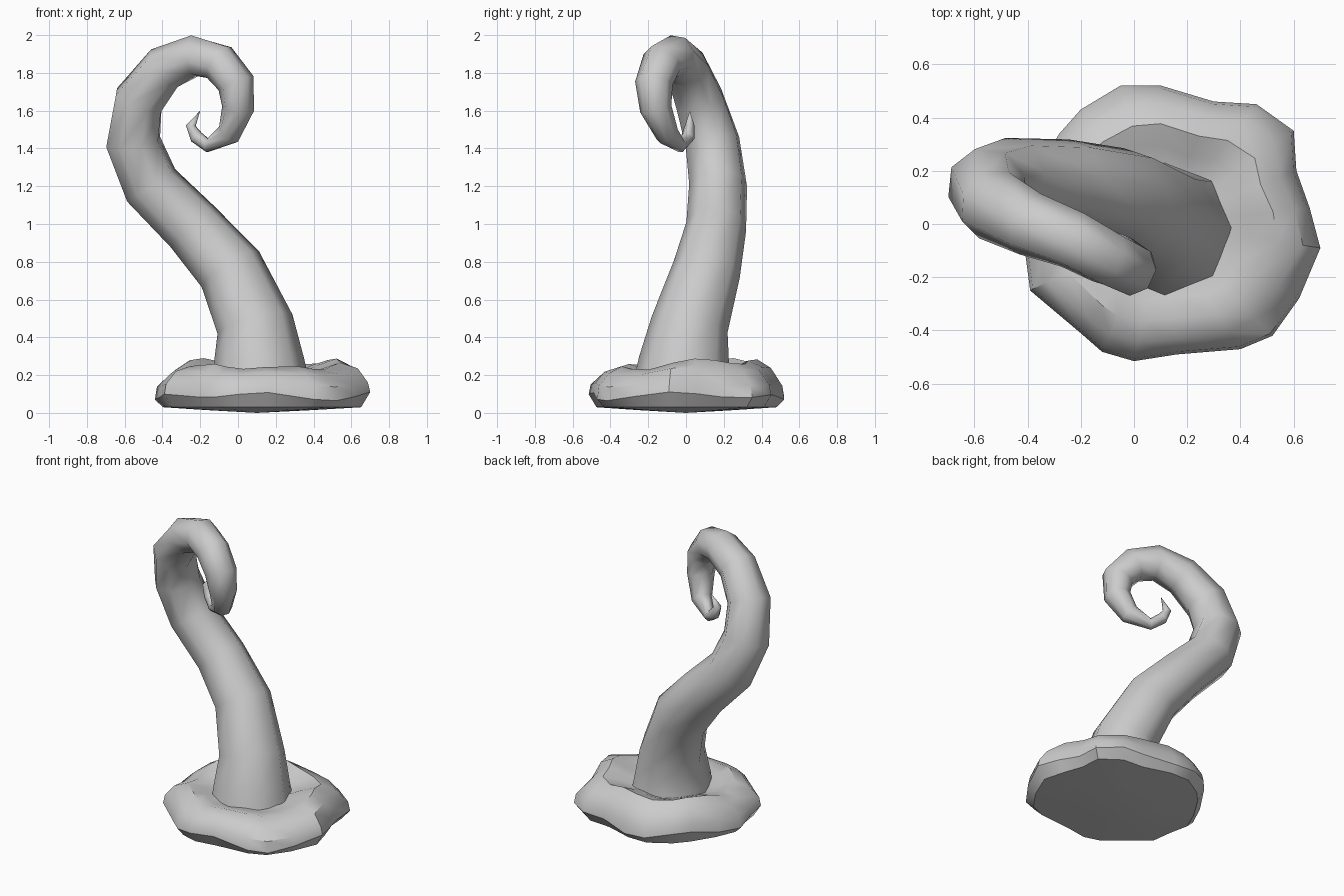
import bpy, bmesh, math
from mathutils import Vector

default_cube = bpy.data.objects.get("Cube")
if default_cube:
    bpy.data.objects.remove(default_cube, do_unlink=True)

# One plain grey for everything
grey = bpy.data.materials.new("light grey")
grey.use_nodes = True
colour = (0.6, 0.6, 0.6, 1)
grey.diffuse_color = colour
grey.node_tree.nodes["Principled BSDF"].inputs["Base Color"].default_value = colour


def skin_rings(name, rings, start_cap, end_cap, smooth_angle):
    """Join equal rings of points into a skin, closing each end at a point."""
    bm = bmesh.new()
    loops = [[bm.verts.new(point) for point in ring] for ring in rings]
    count = len(loops[0])
    for lower, upper in zip(loops, loops[1:]):
        for i in range(count):
            j = (i + 1) % count
            bm.faces.new((lower[i], lower[j], upper[j], upper[i]))
    for loop, cap in ((loops[0], start_cap), (loops[-1], end_cap)):
        tip = bm.verts.new(cap)
        for i in range(count):
            bm.faces.new((loop[i], loop[(i + 1) % count], tip))
    bmesh.ops.recalc_face_normals(bm, faces=bm.faces[:])
    mesh = bpy.data.meshes.new(name)
    bm.to_mesh(mesh)
    bm.free()
    mesh.materials.append(grey)
    obj = bpy.data.objects.new(name, mesh)
    bpy.context.collection.objects.link(obj)
    bpy.ops.object.select_all(action="DESELECT")
    obj.select_set(True)
    bpy.context.view_layer.objects.active = obj
    bpy.ops.object.shade_smooth_by_angle(angle=math.radians(smooth_angle))
    return obj


# Tentacle: centre line (x, y, z) and radius, from root to curled tip
path = [
    (.12, -.02, .15, .26), (.11, -.01, .27, .24), (.09, .02, .47, .205),
    (-.04, .11, .76, .18), (-.24, .16, .985, .16), (-.46, .17, 1.205, .155),
    (-.555, .14, 1.435, .15), (-.525, .07, 1.655, .138), (-.39, 0, 1.825, .122),
    (-.23, -.06, 1.89, .112), (-.1, -.13, 1.855, .106), (-.01, -.17, 1.745, .1),
    (0, -.16, 1.61, .085), (-.05, -.1, 1.475, .064), (-.16, -.03, 1.415, .036),
    (-.22, .01, 1.46, .036), (-.25, .02, 1.52, .026),
]
tip = Vector((-.2, .02, 1.6))
SIDES = 8
centres = [Vector(p[:3]) for p in path] + [tip]
rings = []
across = Vector((1, 0, 0))
for i, (*_, radius) in enumerate(path):
    ahead = (centres[i + 1] - centres[i]).normalized()
    behind = (centres[i] - centres[i - 1]).normalized() if i else Vector((0, 0, 1))
    along = (ahead + behind).normalized()
    across = (across - along * across.dot(along)).normalized()
    other = along.cross(across)
    ring = []
    for k in range(SIDES):
        a = math.tau * k / SIDES
        ring.append(centres[i] + radius * (across * math.cos(a) + other * math.sin(a)))
    rings.append(ring)
skin_rings("tentacle", rings, centres[0], tip, 60)

# Mound: irregular outline seen from above, swept through a puffy profile
outline = [
    (.7, -.09), (.66, .06), (.61, .2), (.6, .35), (.46, .45), (.3, .46),
    (.1, .52), (-.05, .52), (-.2, .43), (-.28, .34), (-.38, .18), (-.44, .04),
    (-.41, -.1), (-.39, -.25), (-.2, -.41), (-.12, -.48), (0, -.515),
    (.16, -.49), (.4, -.47), (.52, -.42), (.62, -.28),
]
# Each profile step: reach towards the outline, height, lump strength
profile = [
    (.35, .2, 0), (.56, .235, .7), (.72, .26, 1), (.87, .225, .8),
    (.98, .15, .5), (1, .09, 1), (.92, .03, 0), (.5, .015, 0),
]
middle = Vector((.1, 0))
mound_rings = []
for step, (reach, height, lump) in enumerate(profile):
    ring = []
    for x, y in outline:
        offset = Vector((x, y)) - middle
        a = math.atan2(offset.y, offset.x)
        wave = math.sin(5 * a + step * .5) + .6 * math.sin(3 * a + 1)
        back_rise = .02 * math.sin(a) if height > .2 else 0
        spot = middle + offset * (reach if reach > .95 else reach * (1 + .03 * lump * wave))
        ring.append((spot.x, spot.y, height + lump * (.016 * wave + back_rise)))
    mound_rings.append(ring)
skin_rings("rock_mound", mound_rings, (.1, 0, .2), (.1, 0, 0), 35)
